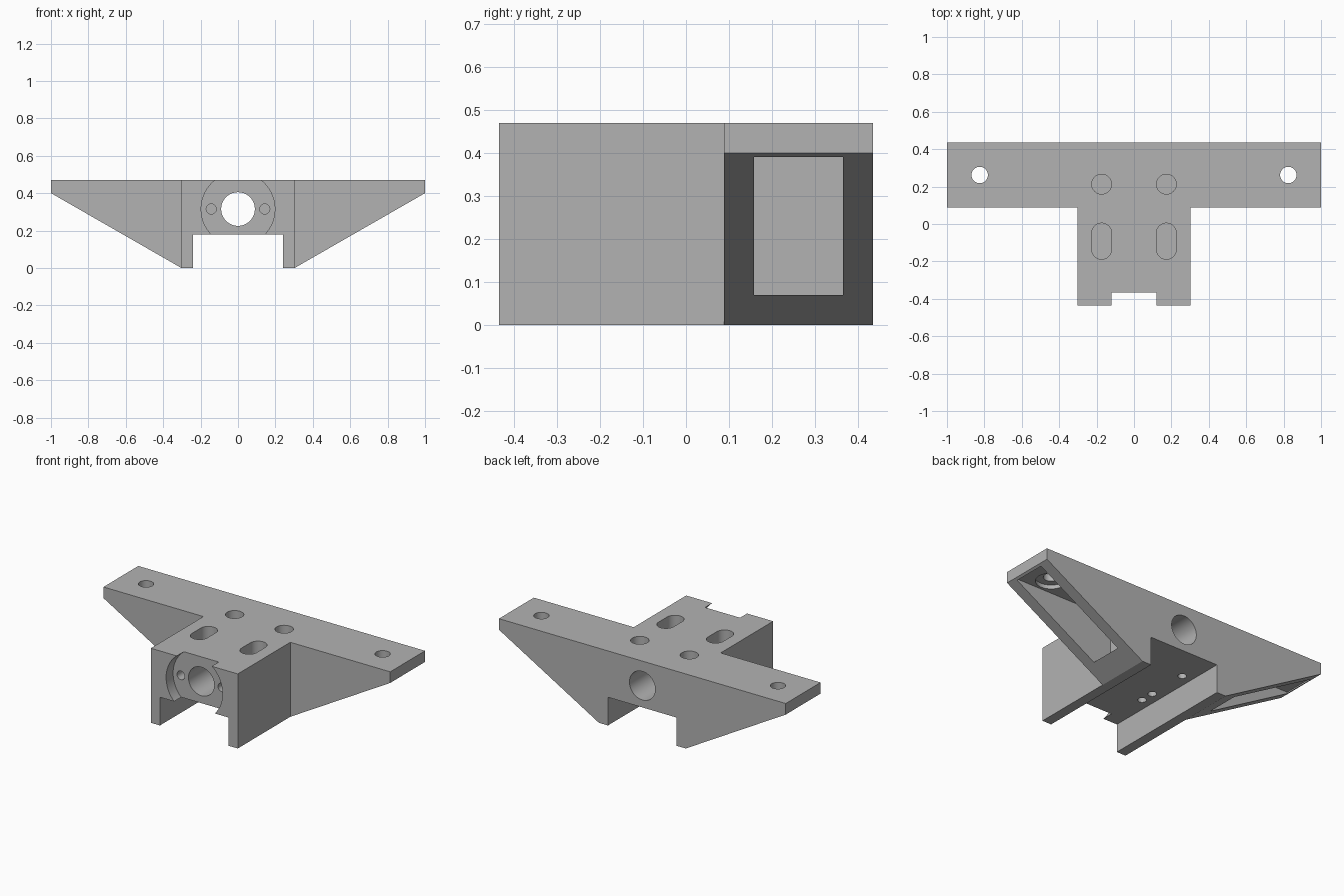
import bpy, bmesh, math
from mathutils import Matrix, Vector

cube = bpy.data.objects.get("Cube")
if cube:
    bpy.data.objects.remove(cube, do_unlink=True)

HALF_DEPTH = 0.435
HEIGHT = 0.47
BLOCK = 0.303        # half width of the central block
WING_FRONT = 0.088   # front face of the wings
RIM = 0.07           # wall thickness around the wing pockets
BORE_Z = 0.315

grey = bpy.data.materials.new("plain grey")
grey.use_nodes = True
colour = (0.45, 0.45, 0.45, 1)
grey.diffuse_color = colour
grey.node_tree.nodes["Principled BSDF"].inputs["Base Color"].default_value = colour


def new_object(name, bm):
    bmesh.ops.recalc_face_normals(bm, faces=bm.faces)
    mesh = bpy.data.meshes.new(name)
    bm.to_mesh(mesh)
    bm.free()
    obj = bpy.data.objects.new(name, mesh)
    bpy.context.collection.objects.link(obj)
    mesh.materials.append(grey)
    return obj


def prism(name, points, start, end, axis):
    """Extrude an outline: (x, z) along y, or (x, y) along z."""
    bm = bmesh.new()
    if axis == "y":
        verts = [bm.verts.new((a, start, b)) for a, b in points]
        step = Vector((0, end - start, 0))
    else:
        verts = [bm.verts.new((a, b, start)) for a, b in points]
        step = Vector((0, 0, end - start))
    face = bm.faces.new(verts)
    grown = bmesh.ops.extrude_face_region(bm, geom=[face])["geom"]
    moved = [g for g in grown if isinstance(g, bmesh.types.BMVert)]
    bmesh.ops.translate(bm, verts=moved, vec=step)
    return new_object(name, bm)


def rounded(cx, cy, radius, stretch=0, sides=48):
    """Circle outline, or a slot when stretched along its second axis."""
    points = []
    for i in range(sides + 1 if stretch else sides):
        # a slot repeats no point: its two half circles are pulled apart
        angle = 2 * math.pi * i / sides
        if stretch and i == sides:
            break
        s = math.sin(angle + 1e-4)
        points.append((cx + radius * math.cos(angle),
                       cy + radius * math.sin(angle) + math.copysign(stretch, s)))
    return points


def box(name, low, high):
    bm = bmesh.new()
    bmesh.ops.create_cube(bm, size=1)
    size = Vector(high) - Vector(low)
    bmesh.ops.scale(bm, vec=size, verts=bm.verts)
    bmesh.ops.translate(bm, vec=(Vector(high) + Vector(low)) / 2, verts=bm.verts)
    return new_object(name, bm)


# Main body: winged outline with the channel underneath
half = [(0.24, 0.178), (0.24, 0), (BLOCK, 0), (1, 0.40), (1, HEIGHT)]
outline = half + [(-x, z) for x, z in reversed(half)]
body = prism("mount_bracket", outline, -HALF_DEPTH, HALF_DEPTH, "y")

cutters = []
for side in (-1, 1):
    def span(a, b):
        return sorted((side * a, side * b))

    # Space in front of each wing
    x0, x1 = span(BLOCK, 1.2)
    cutters.append(box("wing_front_cut", (x0, -0.6, -0.1), (x1, WING_FRONT, 0.6)))

    # Pocket under each wing
    x0, x1 = span(BLOCK, 0.985)
    cutters.append(box("wing_pocket", (x0, WING_FRONT + RIM, RIM),
                       (x1, HALF_DEPTH - RIM, 0.40)))

    # Wing bolt hole with a shallow seat below
    cutters.append(prism("wing_hole", rounded(side * 0.825, 0.262, 0.044), 0.3, 0.6, "z"))
    cutters.append(prism("wing_seat", rounded(side * 0.825, 0.262, 0.088), 0.36, 0.425, "z"))

    # Screw head recesses on top: one round, one slotted
    x = side * 0.173
    cutters.append(prism("head_recess", rounded(x, 0.213, 0.053), 0.30, 0.6, "z"))
    cutters.append(prism("head_slot", rounded(x, -0.092, 0.053, 0.0435), 0.30, 0.6, "z"))

    # Screw holes in the channel ceiling
    for y in (0.213, -0.048, -0.136):
        cutters.append(prism("ceiling_hole", rounded(x, y, 0.025, sides=32), 0.1, 0.294, "z"))

    # Small screw holes in the front seat
    cutters.append(prism("front_hole", rounded(side * 0.143, BORE_Z, 0.027, sides=32),
                         -0.5, -0.22, "y"))

# Round front seat and the bore through the block
cutters.append(prism("front_seat", rounded(0, BORE_Z, 0.197, sides=96), -0.6, -0.365, "y"))
cutters.append(prism("bore", rounded(0, BORE_Z, 0.09, sides=64), -0.6, 0.6, "y"))

for cutter in cutters:
    cutter.hide_render = True
    cut = body.modifiers.new(cutter.name, "BOOLEAN")
    cut.operation = "DIFFERENCE"
    cut.solver = "EXACT"
    cut.object = cutter

# Bake the cuts and drop the cutters
graph = bpy.context.evaluated_depsgraph_get()
solid = bpy.data.meshes.new_from_object(body.evaluated_get(graph))
body.modifiers.clear()
body.data = solid
for cutter in cutters:
    bpy.data.objects.remove(cutter, do_unlink=True)

solid.materials.clear()
solid.materials.append(grey)
for face in solid.polygons:
    face.material_index = 0

bpy.ops.object.select_all(action="DESELECT")
body.select_set(True)
bpy.context.view_layer.objects.active = body
bpy.ops.object.shade_smooth_by_angle(angle=math.radians(25))
